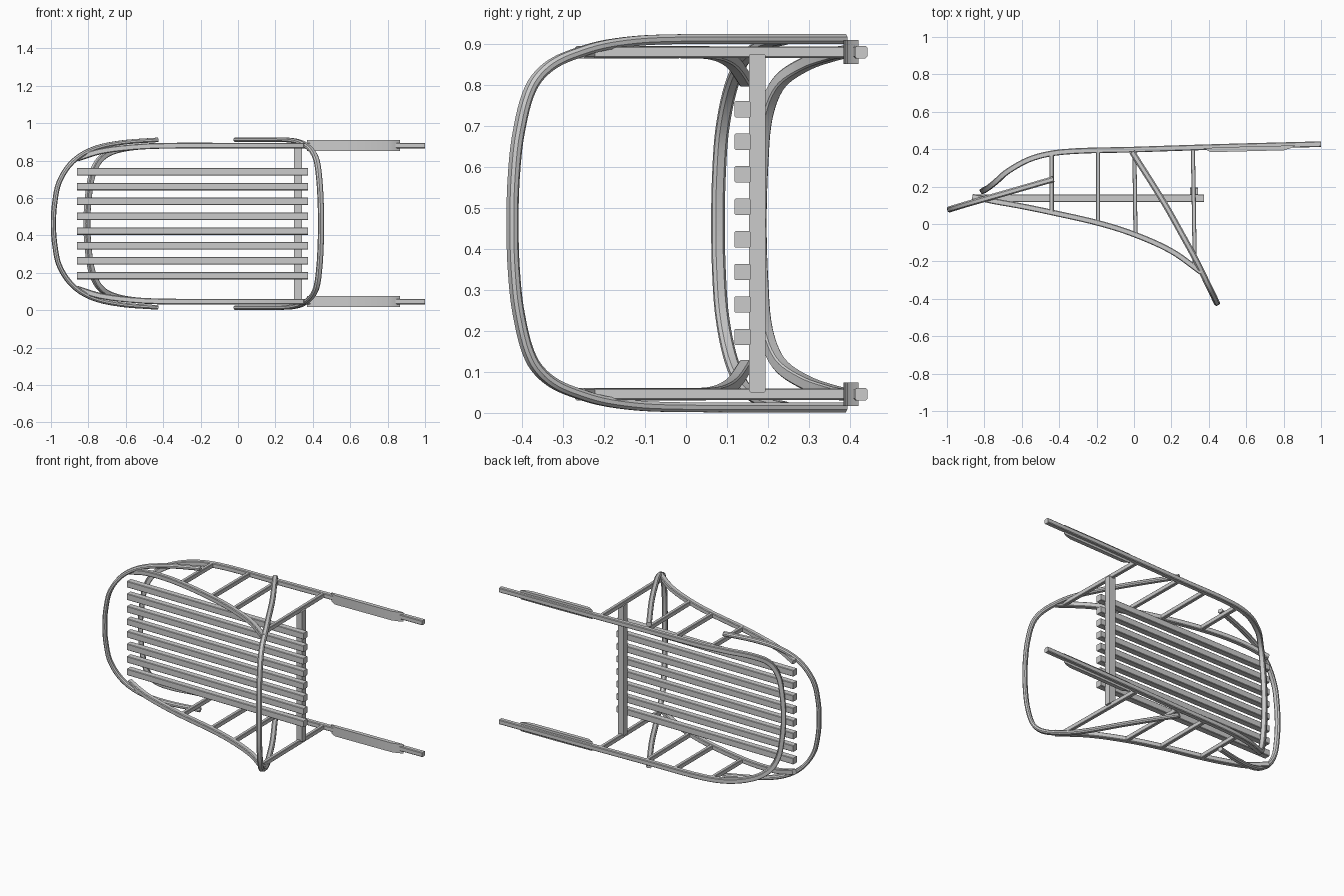
import bpy, bmesh, math
from mathutils import Vector

if "Cube" in bpy.data.objects:
    bpy.data.objects.remove(bpy.data.objects["Cube"])

MID = 0.4625   # symmetry plane height (the sled lies on its side)


def finish(name, bm):
    bmesh.ops.recalc_face_normals(bm, faces=bm.faces)
    me = bpy.data.meshes.new(name)
    bm.to_mesh(me)
    bm.free()
    ob = bpy.data.objects.new(name, me)
    bpy.context.collection.objects.link(ob)
    bpy.context.view_layer.objects.active = ob
    ob.select_set(True)
    bpy.ops.object.shade_smooth_by_angle(angle=math.radians(35))
    ob.select_set(False)
    return ob


def smooth_path(pts, n=6):
    # Catmull-Rom interpolation through the points
    p = [Vector(q) for q in pts]
    p = [2 * p[0] - p[1]] + p + [2 * p[-1] - p[-2]]
    out = []
    for i in range(1, len(p) - 2):
        # centripetal-style tangents scaled to the local segment length
        seg = (p[i + 1] - p[i]).length
        m0 = (p[i + 1] - p[i - 1]).normalized() * seg
        m1 = (p[i + 2] - p[i]).normalized() * seg
        for k in range(n):
            t = k / n
            out.append(p[i] * (2*t**3 - 3*t*t + 1) + m0 * (t**3 - 2*t*t + t)
                       + p[i + 1] * (3*t*t - 2*t**3) + m1 * (t**3 - t*t))
    out.append(p[-2])
    return out


def section(w, h, c):
    a, b = w / 2, h / 2
    return [(a, b - c), (a - c, b), (c - a, b), (-a, b - c),
            (-a, c - b), (c - a, -b), (a - c, -b), (a, c - b)]


def sweep(name, path, w, h, normal, chamfer=0.004):
    # w lies across the bend, h runs along the given normal
    bm = bmesh.new()
    rings = []
    for i, p in enumerate(path):
        t = (path[min(i + 1, len(path) - 1)] - path[max(i - 1, 0)]).normalized()
        nv = normal(p) if callable(normal) else Vector(normal)
        side = t.cross(nv).normalized()
        up = side.cross(t).normalized()
        rings.append([bm.verts.new(p + side * u + up * v) for u, v in section(w, h, chamfer)])
    for a, b in zip(rings, rings[1:]):
        for j in range(8):
            bm.faces.new((a[j], a[j - 1], b[j - 1], b[j]))
    bm.faces.new(rings[0])
    bm.faces.new(rings[-1])
    return finish(name, bm)


def hoop(half):
    # half: (x, y, distance from symmetry plane), the last one on the plane
    top = [(x, y, MID + d) for x, y, d in half]
    low = [(x, y, MID - d) for x, y, d in half[-2::-1]]
    return smooth_path(top + low)


def bar(name, a, b, w, h):
    return sweep(name, [Vector(a), Vector(b)], w, h, (0, 0, 1), 0.003)


# runners joined by a curved nose
runner = [(1, .427, .417), (.4, .411, .417), (0, .398, .417), (-.37, .386, .417),
          (-.54, .353, .410), (-.67, .285, .385), (-.74, .225, .340),
          (-.78, .193, .26), (-.80, .182, .14), (-.808, .178, 0)]


def runner_normal(p):
    # upright on the straights, turning into the nose plane across the front
    f = min(1, max(0, (-p.x - .35) / .4))
    s = 1 if p.z > MID else -1
    k = min(1, abs(p.z - MID) / .4)
    return Vector((.57 * f, -.82 - .0 * s * k, 0))


sweep("runners", hoop(runner), .030, .030, runner_normal)

# front bow
bow = [(-.43, .240, .448), (-.63, .182, .432), (-.78, .139, .397), (-.885, .109, .330),
       (-.955, .088, .225), (-.980, .080, .11), (-.987, .078, 0)]
sweep("front_bow", hoop(bow), .024, .032, (-.28, .96, 0), .007)

# handle hoop
handle = [(-.01, .385, .449), (.16, .115, .449), (.27, -.08, .447), (.325, -.18, .437),
          (.36, -.25, .420), (.398, -.330, .385), (.422, -.378, .330),
          (.436, -.408, .22), (.442, -.420, .11), (.444, -.423, 0)]
sweep("handle_hoop", hoop(handle), .024, .032, (.88, .47, 0), .007)

for s, tag in ((1, "upper"), (-1, "lower")):
    z = lambda d: MID + s * d
    # side rail sweeping from nose to handle
    rail = [(-.86, .145, z(.348)), (-.74, .120, z(.385)), (-.6, .095, z(.405)),
            (-.44, .062, z(.415)), (-.19, .005, z(.417)), (0, -.055, z(.417)),
            (.2, -.145, z(.417)), (.36, -.258, z(.417))]
    sweep("side_rail_" + tag, smooth_path(rail), .030, .030, (0, 0, 1))

    # stanchions
    for i, (x0, y0, x1, y1) in enumerate([(-.44, .068, -.44, .375), (-.193, .01, -.193, .388),
                                          (.008, -.055, .002, .392), (.325, -.225, .315, .402)]):
        bar(f"stanchion_{tag}_{i}", (x0, y0, z(.417)), (x1, y1, z(.417)), .022, .028)

    # foot pad with tapered ends
    bm = bmesh.new()
    prof = [(.37, .406), (.41, .384), (.80, .394), (.84, .406), (.865, .420), (.62, .415)]
    f = bm.faces.new([bm.verts.new((x, y, z(.417) - .029)) for x, y in prof])
    ext = bmesh.ops.extrude_face_region(bm, geom=[f])
    bmesh.ops.translate(bm, vec=(0, 0, .058),
                        verts=[v for v in ext["geom"] if isinstance(v, bmesh.types.BMVert)])
    finish("foot_pad_" + tag, bm)

# cross beam under the seat
bar("cross_beam", (.30, .174, MID), (.341, .174, MID), .04, .825)

# seat slats
for i in range(8):
    zc = MID + (i - 3.5) * .0793
    bar(f"seat_slat_{i}", (-.86, .138, zc), (.375, .138, zc), .04, .04)
